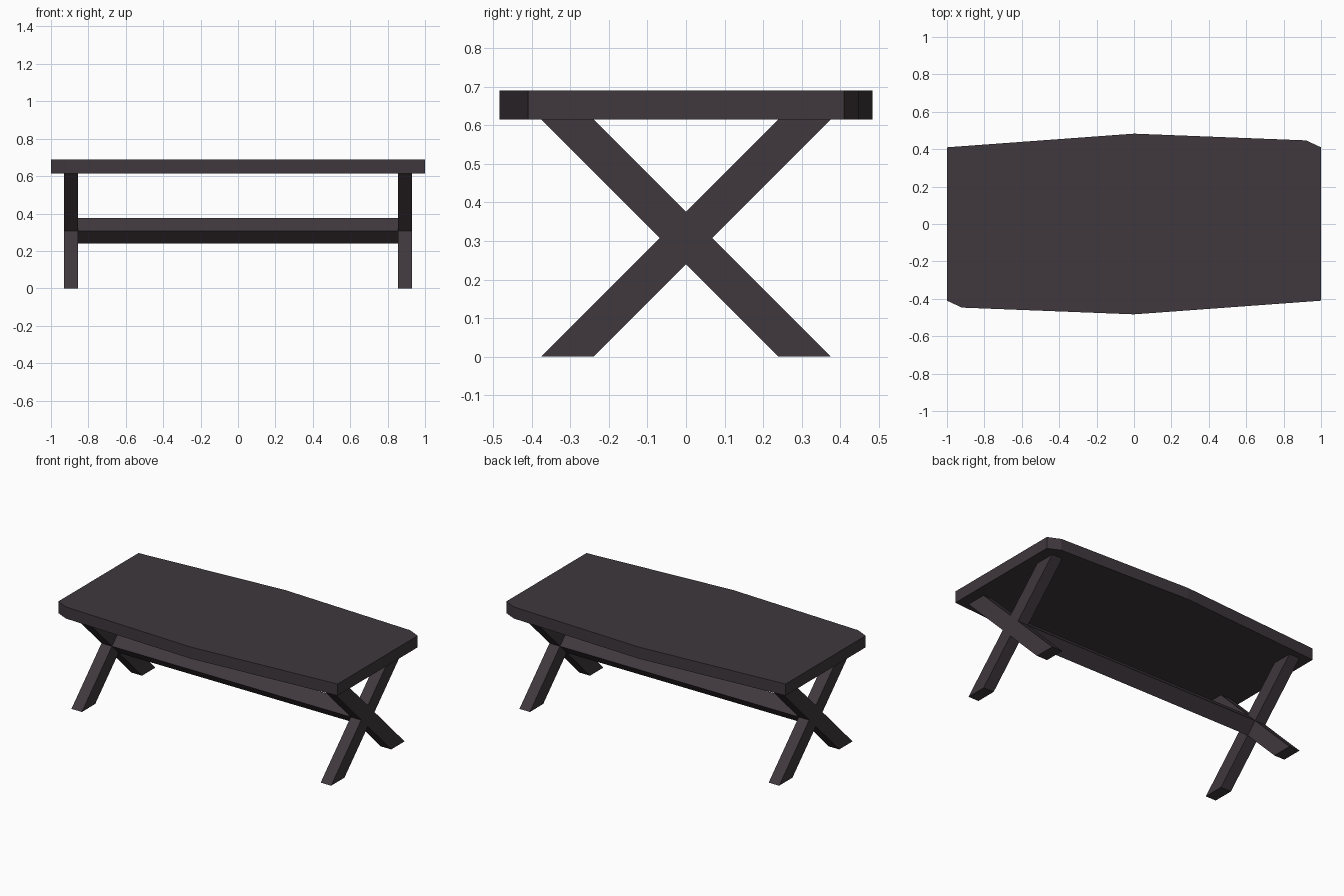
import bpy, bmesh
from mathutils import Vector

if "Cube" in bpy.data.objects:
    bpy.data.objects.remove(bpy.data.objects["Cube"])

wood = bpy.data.materials.new("dark brown wood")
wood.diffuse_color = (0.050, 0.039, 0.046, 1)
wood.use_nodes = True
wood.node_tree.nodes["Principled BSDF"].inputs["Base Color"].default_value = wood.diffuse_color


def prism(name, points, depth):
    """Extrude a closed flat outline along a vector."""
    bm = bmesh.new()
    face = bm.faces.new([bm.verts.new(p) for p in points])
    res = bmesh.ops.extrude_face_region(bm, geom=[face], use_keep_orig=True)
    verts = [v for v in res["geom"] if isinstance(v, bmesh.types.BMVert)]
    bmesh.ops.translate(bm, verts=verts, vec=Vector(depth))
    bmesh.ops.recalc_face_normals(bm, faces=bm.faces)
    mesh = bpy.data.meshes.new(name)
    bm.to_mesh(mesh)
    bm.free()
    mesh.materials.append(wood)
    obj = bpy.data.objects.new(name, mesh)
    bpy.context.collection.objects.link(obj)
    return obj


TOP_Z, BOARD_Z = 0.69, 0.615
MID = BOARD_Z / 2        # height of the leg crossing
HALF = 0.068             # half width of a leg, measured along y
REACH = MID + HALF       # outermost leg corner

# Table top: gently bowed long sides and clipped corners
right = [(1, -0.41), (1, 0.41), (0.92, 0.447), (0, 0.483)]
left = [(-x, -y) for x, y in right]
prism("table_top", [(x, y, BOARD_Z) for x, y in right + left],
      (0, 0, TOP_Z - BOARD_Z))

# Crossed legs at each end, one X outline each
half_x = [(-REACH, 0), (-REACH + 2 * HALF, 0), (0, MID - HALF),
          (REACH - 2 * HALF, 0), (REACH, 0), (HALF, MID)]
outline = half_x + [(-y, BOARD_Z - z) for y, z in half_x]
for side, x in (("left", -0.93), ("right", 0.855)):
    prism(side + "_crossed_legs", [(x, y, z) for y, z in outline], (0.075, 0, 0))

# Diamond-section stretcher between the crossings
diamond = [(-HALF, MID), (0, MID - HALF), (HALF, MID), (0, MID + HALF)]
prism("stretcher_beam", [(-0.855, y, z) for y, z in diamond], (1.71, 0, 0))
